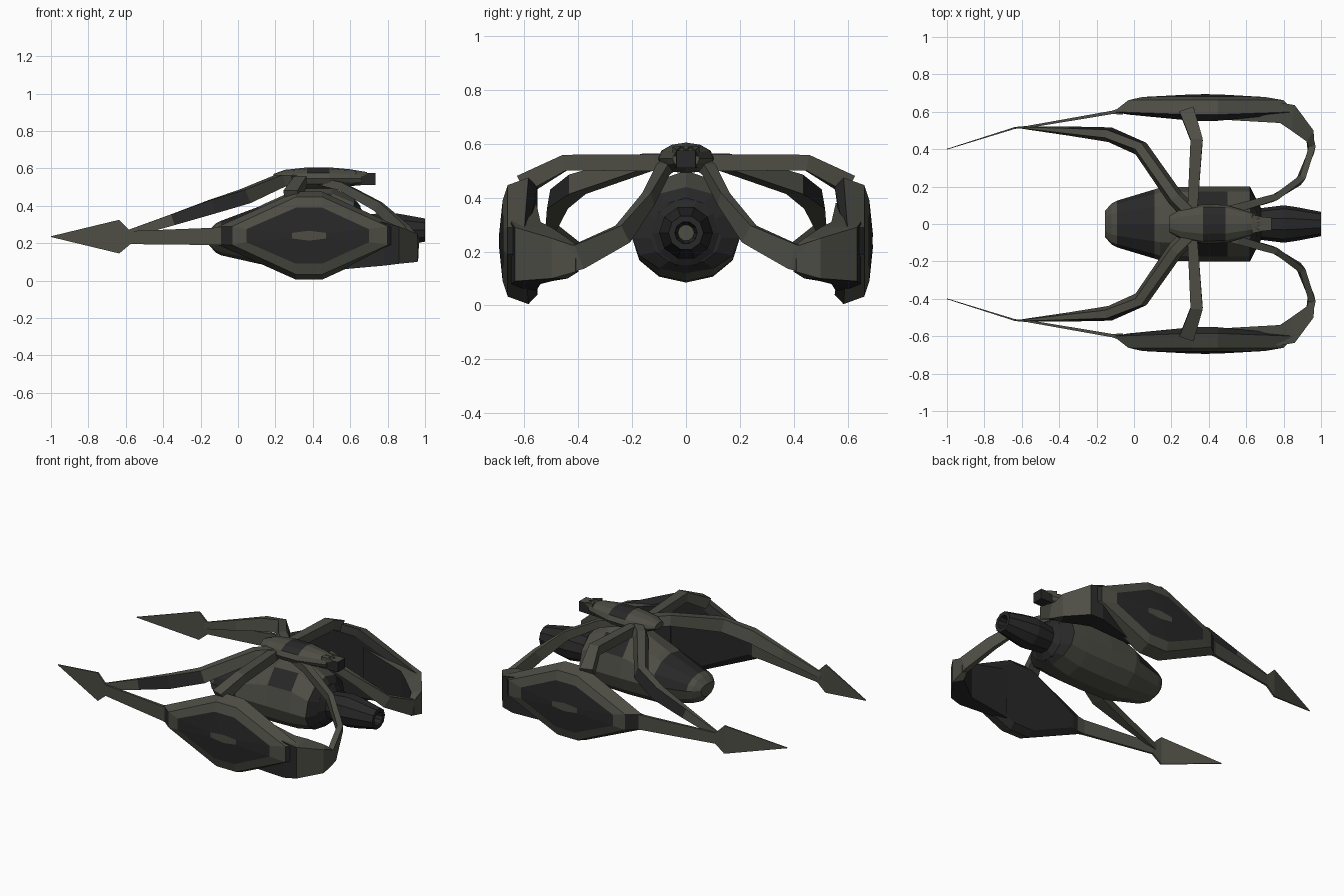
import bpy, bmesh, math
from mathutils import Vector

if "Cube" in bpy.data.objects:
    bpy.data.objects.remove(bpy.data.objects["Cube"])


def material(name, rgb):
    m = bpy.data.materials.new(name)
    m.diffuse_color = (*rgb, 1)
    m.use_nodes = True
    m.node_tree.nodes["Principled BSDF"].inputs["Base Color"].default_value = m.diffuse_color
    return m


LIGHT = material("olive grey hull", (0.075, 0.075, 0.06))
DARK = material("charcoal plating", (0.021, 0.021, 0.022))


def loft(name, rings, dark=None, mirror=False):
    """Skin a list of equal-sized rings, cap the ends, colour faces by rule dark(centre, normal)."""
    bm = bmesh.new()
    vs = [[bm.verts.new(p) for p in r] for r in rings]
    n = len(rings[0])
    for a, b in zip(vs, vs[1:]):
        for i in range(n):
            bm.faces.new((a[i], a[(i + 1) % n], b[(i + 1) % n], b[i]))
    bm.faces.new(vs[0])
    bm.faces.new(vs[-1][::-1])
    bmesh.ops.recalc_face_normals(bm, faces=bm.faces)
    for f in bm.faces:
        if dark and dark(f.calc_center_median(), f.normal):
            f.material_index = 1
    me = bpy.data.meshes.new(name)
    bm.to_mesh(me)
    bm.free()
    me.materials.append(LIGHT)
    me.materials.append(DARK)
    ob = bpy.data.objects.new(name, me)
    bpy.context.collection.objects.link(ob)
    if mirror:
        mod = ob.modifiers.new("mirror", 'MIRROR')
        mod.use_axis = (False, True, False)
    return ob


def oval(x, w, z0, z1, zc, n):
    """Cross-section across x, with different heights above and below zc."""
    pts = []
    for i in range(n):
        a = 2 * math.pi * i / n
        s = math.sin(a)
        pts.append((x, w * math.cos(a), zc + s * ((z1 - zc) if s > 0 else (zc - z0))))
    return pts


def box_ring(x, y0, y1, z0, z1, skew=0.0):
    return [(x, y0, z0), (x + skew, y1, z0), (x + skew, y1, z1), (x, y0, z1)]


def strut(name, path, top=1.0, dark=None):
    """Four-sided beam along (x, y, z, width, height) points."""
    pts = [Vector(p[:3]) for p in path]
    rings = []
    for i, p in enumerate(path):
        t = (pts[min(i + 1, len(pts) - 1)] - pts[max(i - 1, 0)]).normalized()
        side = t.cross(Vector((0, 0, 1))).normalized()
        up = side.cross(t)
        w, h = p[3] / 2, p[4] / 2
        rings.append([pts[i] - side * w - up * h, pts[i] + side * w - up * h,
                      pts[i] + side * w * top + up * h, pts[i] - side * w * top + up * h])
    return loft(name, rings, dark, True)


# Central pod: dark nose plate, side windows and rear
POD = [(-.155, .07, .19, .27), (-.12, .11, .15, .305), (-.09, .125, .135, .32), (.11, .185, .09, .395),
       (.14, .195, .088, .41), (.33, .2, .085, .495), (.5, .2, .09, .5), (.62, .2, .12, .44),
       (.655, .13, .15, .40)]
loft("pod", [oval(x, w, a, b, .25, 12) for x, w, a, b in POD],
     lambda c, n: (-.09 < c.x < .11 and c.z > .25) or c.x > .63
     or (.34 < c.x < .49 and .35 < n.z < .8))

# Engine nozzle with a hollow mouth
ENGINE = [(.6, .14), (.655, .125), (.68, .085), (.8, .1), (.87, .09), (1, .065), (1, .042), (.92, .03)]
loft("engine", [oval(x, r, .27 - r, .27 + r, .27, 10) for x, r in ENGINE],
     lambda c, n: not (.9 < c.x < .93))

# Top spine hub, dark patch on its crown, and tail block
SPINE = [(.19, .045, .53, .57), (.25, .08, .505, .592), (.37, .105, .49, .605), (.49, .102, .49, .605),
         (.6, .07, .505, .595), (.66, .05, .51, .585)]
loft("spine", [oval(x, w, a, b, .545, 12) for x, w, a, b in SPINE],
     lambda c, n: .4 < c.x < .46 and n.z > .75)
loft("spine_tail", [box_ring(.6, -.04, .04, .51, .575), box_ring(.735, -.035, .035, .51, .575)],
     lambda c, n: c.x > .73 or n.z < .5)
# Small teeth at the back of the spine
for k in range(-1, 2):
    y = k * .035
    loft("spine_tooth", [box_ring(.63, y - .016, y + .016, .54, .59),
                         box_ring(.69, y - .002, y + .002, .57, .58)])


# Side panels: eight-cornered lozenges stacked outward along y
def lozenge(x0, x1, z0, z1, y, end, yend=None):
    zc, ye = (z0 + z1) / 2, y if yend is None else yend
    f0, f1 = .38 - .07 * min(1, (z1 - z0) / .3), .38 + .07 * min(1, (z1 - z0) / .3)
    return [(x0, ye, zc - end), (f0, y, z0), (f1, y, z0), (x1, ye, zc - end),
            (x1, ye, zc + end), (f1, y, z1), (f0, y, z1), (x0, ye, zc + end)]


def panel_dark(c, n):
    if c.y < .595:
        return True
    if c.y < .655:
        return c.x < 0 or c.x > .75
    return .679 < c.y < .6905


loft("side_panel", [lozenge(-.03, .79, .04, .44, .552, .04, .585),
                    lozenge(-.11, .86, .005, .475, .585, .047, .6),
                    lozenge(-.03, .80, .033, .447, .662, .05, .662),
                    lozenge(.045, .70, .09, .39, .681, .035, .679),
                    lozenge(.29, .47, .215, .265, .694, .015, .692)], panel_dark, True)

# Inward-curving rear end of each panel
loft("panel_tail", [box_ring(.5, .556, .59, .055, .38),
                    box_ring(.78, .54, .65, .08, .31),
                    box_ring(.84, .50, .635, .09, .29, .02),
                    box_ring(.925, .44, .5, .1, .25, .035),
                    box_ring(.935, .40, .41, .125, .22, .03)],
     lambda c, n: n.z < .6 and not c.x > .9, True)

# Forward prong ending in an arrow blade
loft("prong_blade", [box_ring(-1, .398, .402, .233, .237),
                     box_ring(-.635, .509, .519, .145, .325),
                     box_ring(-.575, .512, .524, .195, .265),
                     box_ring(-.115, .588, .606, .19, .283),
                     box_ring(-.06, .585, .625, .19, .29)], None, True)

# Long upper arm from hub to blade
strut("front_arm", [(.33, .03, .54, .10, .05), (.22, .14, .535, .09, .06), (.03, .41, .45, .085, .075),
                    (-.14, .48, .395, .08, .075), (-.35, .497, .325, .05, .06),
                    (-.6, .515, .245, .012, .04)], .55,
      lambda c, n: -.3 < c.x < 0 and n.y > .3)

# Middle strut from hub to panel top
strut("middle_strut", [(.30, .03, .53, .06, .06), (.315, .12, .53, .055, .06),
                       (.335, .45, .53, .065, .06), (.285, .6, .45, .08, .07)])

# Curved rear strut from hub to panel tail
strut("rear_strut", [(.42, .05, .535, .05, .04), (.55, .085, .505, .045, .045), (.75, .14, .395, .035, .055),
                     (.89, .235, .265, .035, .075), (.95, .4, .18, .035, .095), (.94, .46, .17, .04, .11)])
